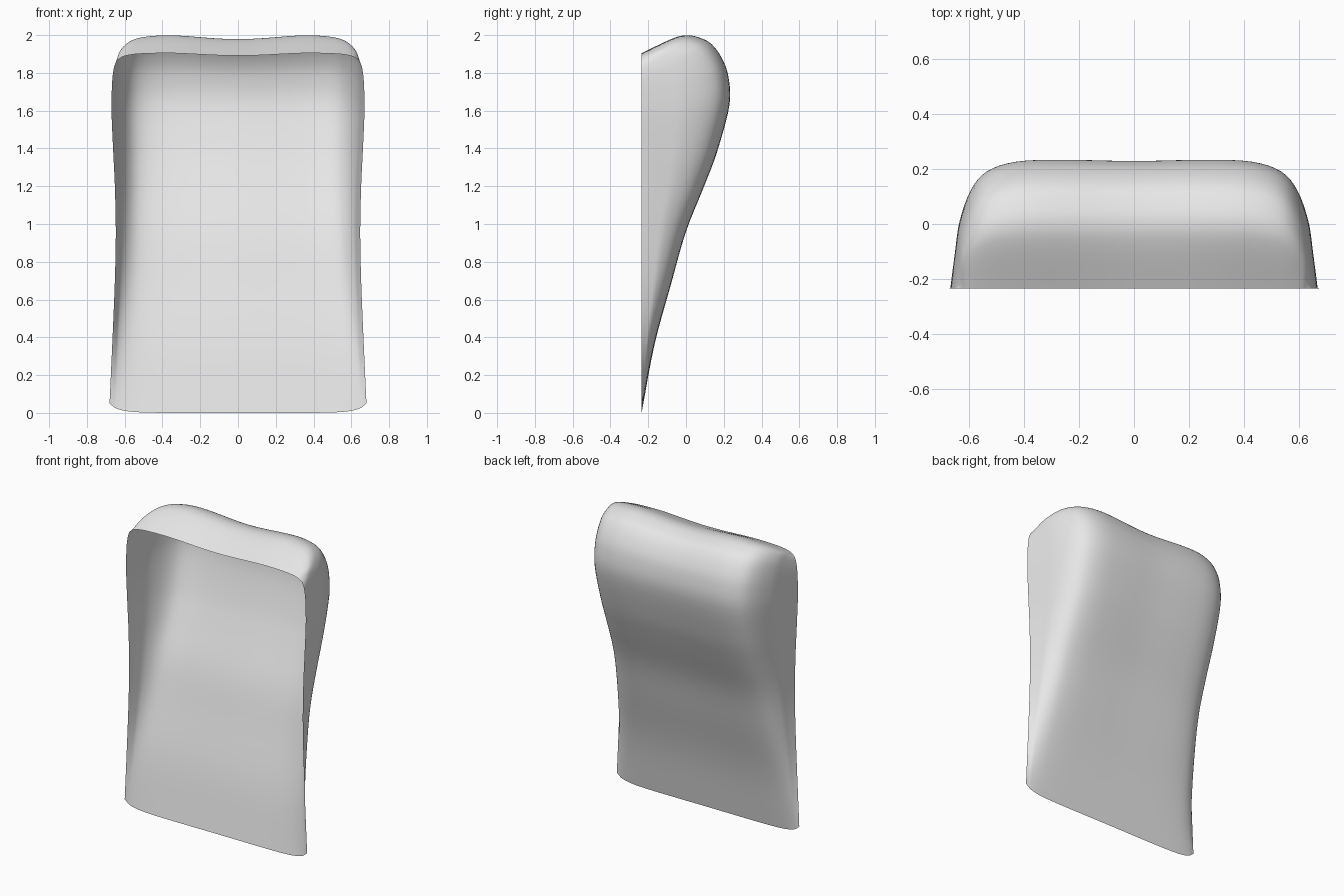
import bpy, bmesh
from mathutils import Vector

if "Cube" in bpy.data.objects:
    bpy.data.objects.remove(bpy.data.objects["Cube"], do_unlink=True)

FRONT = -0.235   # plane of the open front rim
STEPS = 4        # smooth steps between key points


def smooth_path(points):
    """Catmull-Rom curve through the key points, in any dimension."""
    pts = [Vector(p) for p in points]
    pts = [2 * pts[0] - pts[1]] + pts + [2 * pts[-1] - pts[-2]]
    out = []
    for a, b, c, d in zip(pts, pts[1:], pts[2:], pts[3:]):
        for i in range(STEPS):
            t = i / STEPS
            out.append(0.5 * (2 * b + (c - a) * t + (2 * a - 5 * b + 4 * c - d) * t * t
                              + (3 * b - a - 3 * c + d) * t ** 3))
    return out + [pts[-2]]


# Slices from bottom rim to top rim: back depth, back height, rim height, half width
slices = smooth_path([
    (-0.235, 0.0, 0.05, 0.68),
    (-0.167, 0.36, 0.38, 0.665),
    (-0.077, 0.69, 0.70, 0.652),
    (0.0, 0.96, 0.96, 0.647),
    (0.10, 1.21, 1.20, 0.652),
    (0.167, 1.39, 1.37, 0.66),
    (0.23, 1.63, 1.57, 0.669),
    (0.225, 1.78, 1.68, 0.669),
    (0.19, 1.88, 1.74, 0.667),
    (0.135, 1.955, 1.78, 0.664),
    (0.066, 1.99, 1.81, 0.66),
    (0.0, 2.0, 1.83, 0.656),
    (-0.077, 1.98, 1.845, 0.651),
    (-0.235, 1.905, 1.865, 0.642),
])

# Rounded cross-section: fraction of half width, fraction of depth
half = [(1, 0), (0.975, 0.28), (0.95, 0.52), (0.89, 0.76), (0.80, 0.91), (0.64, 0.985), (0.39, 1)]
section = smooth_path(half + [(0, 0.99)] + [(-x, h) for x, h in reversed(half)])

# Hollow back shell, open at the front
bm = bmesh.new()
rows = []
for depth, top, rim, width in slices:
    row = []
    for x, h in section:
        dip = 0.02 * max(0, 1 - (x / 0.6) ** 2) ** 2 * (top / 2) ** 8
        row.append(bm.verts.new((x * width, FRONT + (depth - FRONT) * h,
                                 rim + (top - rim) * h - dip)))
    rows.append(row)
for low, high in zip(rows, rows[1:]):
    for i in range(len(section) - 1):
        bm.faces.new((low[i], low[i + 1], high[i + 1], high[i]))
mesh = bpy.data.meshes.new("back_shell")
bm.to_mesh(mesh)
bm.free()
shell = bpy.data.objects.new("back_shell", mesh)
bpy.context.collection.objects.link(shell)

# Plain light grey finish
grey = bpy.data.materials.new("light_grey")
grey.use_nodes = True
grey.diffuse_color = (0.8, 0.8, 0.8, 1)
grey.node_tree.nodes["Principled BSDF"].inputs["Base Color"].default_value = (0.8, 0.8, 0.8, 1)
mesh.materials.append(grey)

bpy.context.view_layer.objects.active = shell
shell.select_set(True)
bpy.ops.object.shade_smooth_by_angle()
